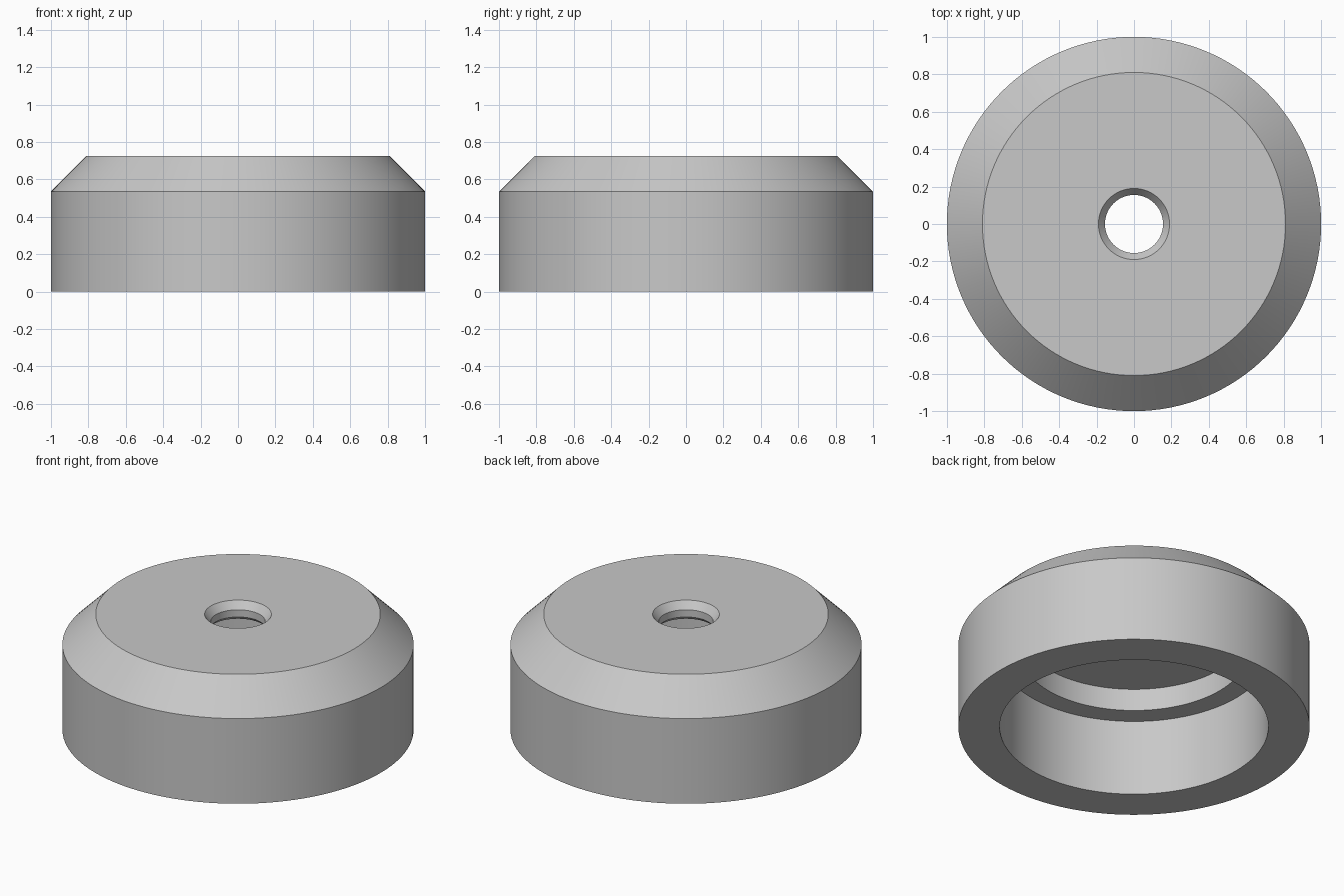
import bpy
import bmesh
import math

SEGMENTS = 128

default = bpy.data.objects.get("Cube")
if default:
    bpy.data.objects.remove(default, do_unlink=True)

# Plain grey material
grey = bpy.data.materials.new("grey")
grey.use_nodes = True
colour = (0.58, 0.58, 0.58, 1)
grey.diffuse_color = colour
grey.node_tree.nodes["Principled BSDF"].inputs["Base Color"].default_value = colour


def lathe(name, profile, material):
    """Spin a closed (radius, height) profile about the z axis."""
    bm = bmesh.new()
    verts = [bm.verts.new((r, 0, z)) for r, z in profile]
    edges = [bm.edges.new((verts[i - 1], verts[i])) for i in range(len(verts))]
    bmesh.ops.spin(bm, geom=verts + edges, cent=(0, 0, 0), axis=(0, 0, 1),
                   angle=math.tau, steps=SEGMENTS, use_duplicate=False)
    bmesh.ops.remove_doubles(bm, verts=bm.verts, dist=0.0005)
    bmesh.ops.recalc_face_normals(bm, faces=bm.faces)
    mesh = bpy.data.meshes.new(name)
    bm.to_mesh(mesh)
    bm.free()
    mesh.materials.append(material)
    obj = bpy.data.objects.new(name, mesh)
    bpy.context.collection.objects.link(obj)
    bpy.ops.object.select_all(action="DESELECT")
    obj.select_set(True)
    bpy.context.view_layer.objects.active = obj
    bpy.ops.object.shade_smooth_by_angle(angle=math.radians(25))
    return obj


# Hollow cap: chamfered outside, countersunk centre hole, stepped bore below
outside = [(1.0, 0), (1.0, 0.535), (0.81, 0.725)]
centre_hole = [(0.19, 0.725), (0.155, 0.68), (0.155, 0.635), (0.17, 0.617)]
stepped_bore = [(0.64, 0.617), (0.64, 0.478), (0.765, 0.478), (0.765, 0)]
lathe("cap", outside + centre_hole + stepped_bore, grey)
